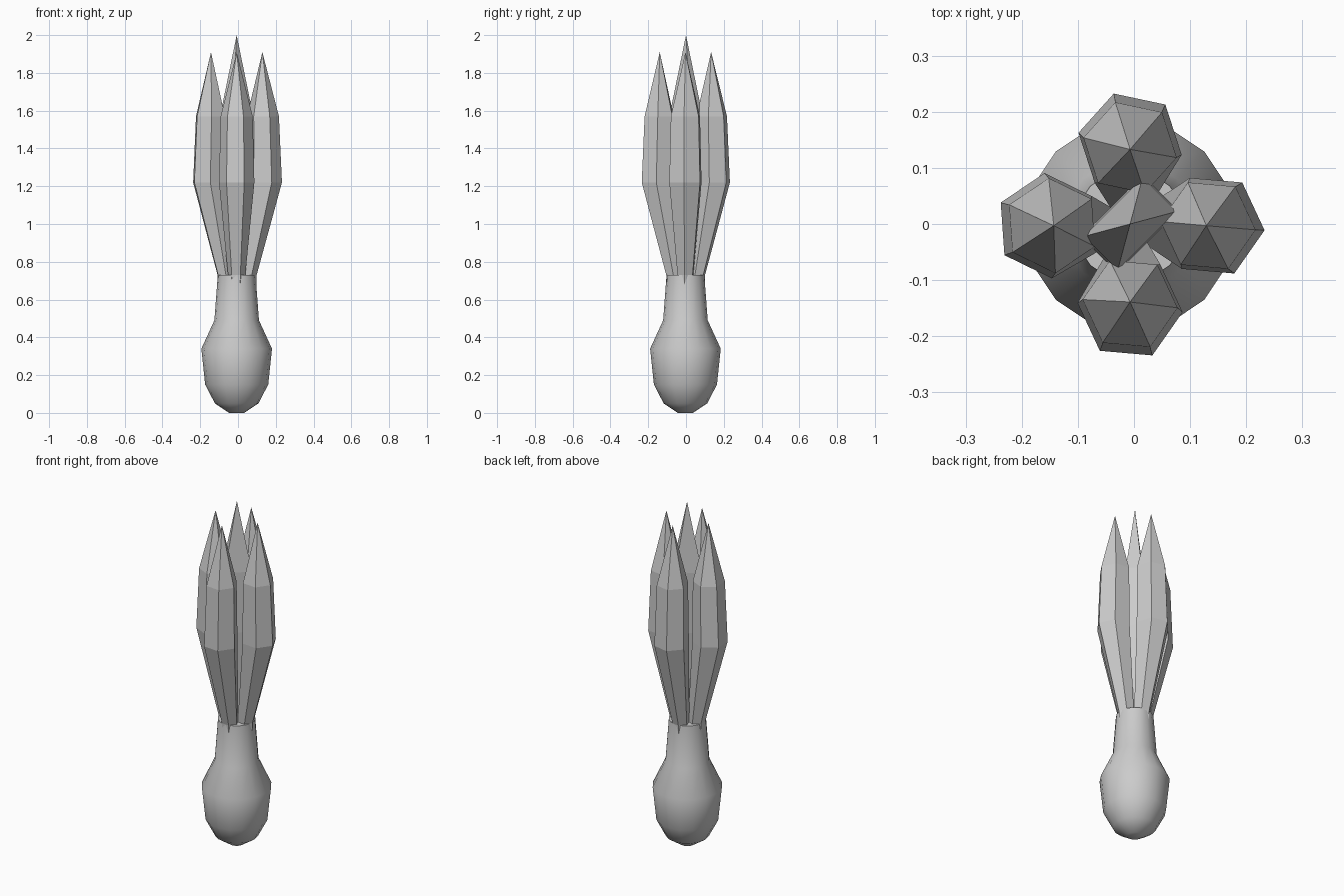
import bpy, bmesh
from math import cos, sin, radians

if "Cube" in bpy.data.objects:
    bpy.data.objects.remove(bpy.data.objects["Cube"])

grey = bpy.data.materials.new("plain_grey")
grey.use_nodes = True
colour = (0.6, 0.6, 0.6, 1)
grey.diffuse_color = colour
grey.node_tree.nodes["Principled BSDF"].inputs["Base Color"].default_value = colour


def loft(name, rings, tip=None, smooth=False):
    """Skin a list of rings; cap the bottom and close the top with a tip or cap."""
    bm = bmesh.new()
    loops = [[bm.verts.new(p) for p in ring] for ring in rings]
    n = len(loops[0])
    for low, high in zip(loops, loops[1:]):
        for i in range(n):
            j = (i + 1) % n
            bm.faces.new((low[i], low[j], high[j], high[i]))
    bm.faces.new(loops[0][::-1])
    top = loops[-1]
    if tip:
        peak = bm.verts.new(tip)
        for i in range(n):
            bm.faces.new((top[i], top[(i + 1) % n], peak))
    else:
        bm.faces.new(top)
    bmesh.ops.recalc_face_normals(bm, faces=bm.faces[:])
    mesh = bpy.data.meshes.new(name)
    bm.to_mesh(mesh)
    bm.free()
    mesh.materials.append(grey)
    obj = bpy.data.objects.new(name, mesh)
    bpy.context.collection.objects.link(obj)
    if smooth:
        bpy.context.view_layer.objects.active = obj
        obj.select_set(True)
        bpy.ops.object.shade_smooth_by_angle(angle=radians(50))
        obj.select_set(False)
    return obj


def ring(x, y, z, r, angles):
    return [(x + r * cos(radians(a)), y + r * sin(radians(a)), z) for a in angles]


# Bulb with its neck
MID_X, MID_Y = -0.007, -0.003
profile = [(0.04, 0), (0.115, 0.05), (0.167, 0.15), (0.187, 0.34),
           (0.118, 0.49), (0.1, 0.73)]
around = [i * 22.5 for i in range(16)]
loft("bulb", [ring(MID_X, MID_Y, z, r, around) for r, z in profile], smooth=True)

# Four outer leaves: direction, turn of the six-sided section
# Each section: distance from the axis, height, radius
sections = [(0.06, 0.5, 0.035), (0.06, 0.73, 0.046), (0.146, 1.22, 0.094), (0.139, 1.57, 0.085)]
for side, heading, turn in (("left", 0, 55), ("back", 90, 48),
                            ("right", 180, 34), ("front", 270, 55)):
    dx, dy = cos(radians(heading)), sin(radians(heading))
    six = [turn + 60 * i for i in range(6)]
    rings = [ring(MID_X + d * dx, MID_Y + d * dy, z, r, six) for d, z, r in sections]
    loft(side + "_leaf", rings, (MID_X + 0.136 * dx, MID_Y + 0.136 * dy, 1.91))

# Flattened centre leaf
corners = [15, 75, 195, 255]
loft("centre_leaf",
     [ring(MID_X, 0, z, r, corners) for z, r in
      ((0.6, 0.04), (0.73, 0.047), (1.25, 0.09), (1.6, 0.085))],
     (MID_X, 0, 2))
